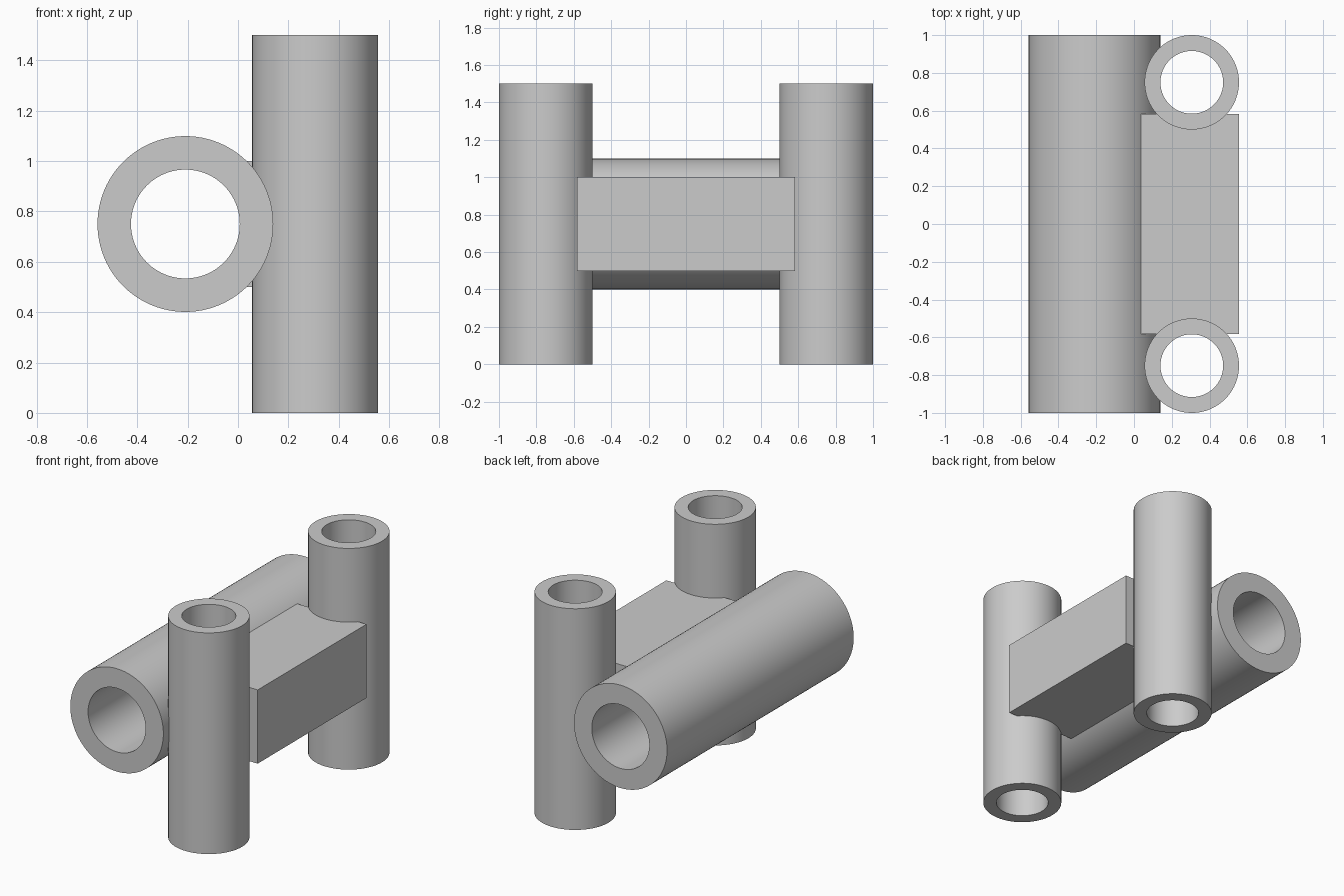
import bpy
import bmesh
import math
from mathutils import Matrix, Vector

default_cube = bpy.data.objects.get("Cube")
if default_cube:
    bpy.data.objects.remove(default_cube, do_unlink=True)

# One plain grey for everything
grey = bpy.data.materials.new("light_grey")
grey.use_nodes = True
grey.diffuse_color = (0.6, 0.6, 0.6, 1)
grey.node_tree.nodes["Principled BSDF"].inputs["Base Color"].default_value = grey.diffuse_color


def finish(name, bm, location):
    """Turn a bmesh into a placed, shaded object."""
    bmesh.ops.recalc_face_normals(bm, faces=bm.faces)
    mesh = bpy.data.meshes.new(name)
    bm.to_mesh(mesh)
    bm.free()
    mesh.materials.append(grey)
    obj = bpy.data.objects.new(name, mesh)
    obj.location = location
    bpy.context.collection.objects.link(obj)
    bpy.ops.object.select_all(action="DESELECT")
    obj.select_set(True)
    bpy.context.view_layer.objects.active = obj
    bpy.ops.object.shade_smooth_by_angle(angle=math.radians(30))
    return obj


def tube(name, outer, inner, length, location, turn=None):
    """Hollow pipe: a rectangular wall section spun around z."""
    bm = bmesh.new()
    h = length / 2
    section = [(inner, -h), (outer, -h), (outer, h), (inner, h)]
    verts = [bm.verts.new((r, 0, z)) for r, z in section]
    edges = [bm.edges.new((verts[i - 1], verts[i])) for i in range(len(verts))]
    bmesh.ops.spin(bm, geom=verts + edges, cent=(0, 0, 0), axis=(0, 0, 1),
                   angle=math.tau, steps=96)
    bmesh.ops.remove_doubles(bm, verts=bm.verts, dist=0.0001)
    if turn:
        bm.transform(turn)
    return finish(name, bm, location)


def block(name, low, high):
    """Box between two opposite corners."""
    low, high = Vector(low), Vector(high)
    bm = bmesh.new()
    bmesh.ops.create_cube(bm, size=1)
    bmesh.ops.scale(bm, vec=high - low, verts=bm.verts)
    return finish(name, bm, (low + high) / 2)


# Large pipe lying front to back
tube("horizontal_tube", 0.349, 0.216, 2, (-0.209, 0, 0.75),
     Matrix.Rotation(math.pi / 2, 4, "X"))

# Pair of upright pipes
for name, side in (("front_upright_tube", -1), ("back_upright_tube", 1)):
    tube(name, 0.25, 0.166, 1.5, (0.306, side * 0.75, 0.75))

# Solid block joining the three pipes, its ends buried in the upright walls
block("connecting_block", (0.036, -0.583, 0.5), (0.556, 0.583, 1))
